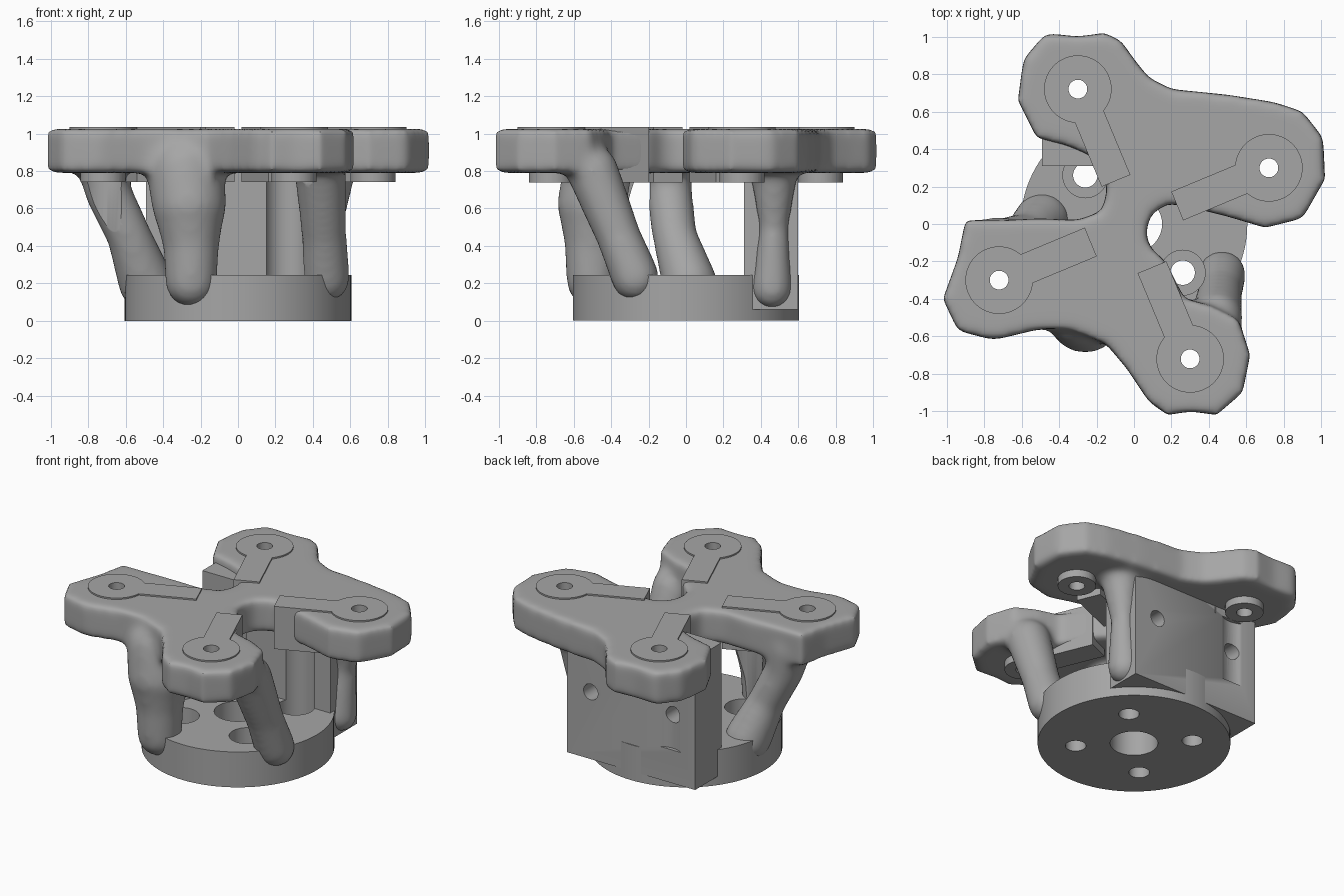
import bpy, bmesh, math
from mathutils import Vector, Matrix

cube = bpy.data.objects.get("Cube")
if cube:
    bpy.data.objects.remove(cube, do_unlink=True)

# One plain grey for everything
grey = bpy.data.materials.new("plain grey")
grey.use_nodes = True
grey.diffuse_color = (0.38, 0.38, 0.38, 1)
grey.node_tree.nodes["Principled BSDF"].inputs["Base Color"].default_value = grey.diffuse_color

PAD_ANGLES = [math.radians(22.6 + 90 * i) for i in range(4)]
PAD_RADIUS = 0.78
TOP = 1.035
UNDER = 0.74


def make(name, bm, helper=False):
    bmesh.ops.recalc_face_normals(bm, faces=bm.faces)
    mesh = bpy.data.meshes.new(name)
    bm.to_mesh(mesh)
    bm.free()
    mesh.materials.append(grey)
    obj = bpy.data.objects.new(name, mesh)
    bpy.context.collection.objects.link(obj)
    if helper:
        obj.hide_render = True
        obj.hide_set(True)
    return obj


def lathe(bm, x, y, profile, sides=40):
    """Closed solid of revolution about a vertical axis from (radius, z) pairs."""
    rings = [[bm.verts.new((x + r * math.cos(2 * math.pi * i / sides),
                            y + r * math.sin(2 * math.pi * i / sides), z))
              for i in range(sides)] for r, z in profile]
    bm.faces.new(rings[0])
    bm.faces.new(rings[-1])
    for low, high in zip(rings, rings[1:]):
        for i in range(sides):
            j = (i + 1) % sides
            bm.faces.new((low[i], low[j], high[j], high[i]))


def prism(bm, points, z0, z1):
    low = [bm.verts.new((x, y, z0)) for x, y in points]
    high = [bm.verts.new((x, y, z1)) for x, y in points]
    bm.faces.new(low)
    bm.faces.new(high)
    for i in range(len(points)):
        j = (i + 1) % len(points)
        bm.faces.new((low[i], low[j], high[j], high[i]))


def strut(bm, stations):
    """Tapered limb through (x, y, z, radius) stations."""
    for x, y, z, r in stations:
        bmesh.ops.create_icosphere(bm, subdivisions=3, radius=r,
                                   matrix=Matrix.Translation((x, y, z)))
    for a, b in zip(stations, stations[1:]):
        p, q = Vector(a[:3]), Vector(b[:3])
        turn = (q - p).to_track_quat('Z', 'Y').to_matrix().to_4x4()
        bmesh.ops.create_cone(bm, cap_ends=True, segments=24, radius1=a[3], radius2=b[3],
                              depth=(q - p).length,
                              matrix=Matrix.Translation((p + q) / 2) @ turn)


def cut(obj, cutter):
    mod = obj.modifiers.new("cut", 'BOOLEAN')
    mod.operation = 'DIFFERENCE'
    mod.solver = 'EXACT'
    mod.object = cutter


def bake(obj):
    graph = bpy.context.evaluated_depsgraph_get()
    mesh = bpy.data.meshes.new_from_object(obj.evaluated_get(graph))
    obj.modifiers.clear()
    obj.data = mesh


def smooth(obj, angle=35):
    bpy.ops.object.select_all(action='DESELECT')
    obj.select_set(True)
    bpy.context.view_layer.objects.active = obj
    bpy.ops.object.shade_smooth_by_angle(angle=math.radians(angle))


# Bolt and tool clearances
bm = bmesh.new()
lathe(bm, 0, 0, [(0.15, -0.1), (0.15, 0.6)])
for sx in (-1, 1):
    for sy in (-1, 1):
        lathe(bm, sx * 0.26, sy * 0.26,
              [(0.065, -0.1), (0.065, 0.1), (0.12, 0.1), (0.12, UNDER)])
for a in PAD_ANGLES:
    lathe(bm, PAD_RADIUS * math.cos(a), PAD_RADIUS * math.sin(a),
          [(0.145, 0.29), (0.145, UNDER), (0.05, UNDER), (0.05, 1.2)])
clearance = make("clearance_cutter", bm, True)

# Blind holes in the mounting block
bm = bmesh.new()
for x in (-0.31, 0.31):
    bmesh.ops.create_cone(bm, cap_ends=True, segments=32, radius1=0.055, radius2=0.055, depth=0.4,
                          matrix=Matrix.Translation((x, 0.64, 0.525)) @ Matrix.Rotation(math.pi / 2, 4, 'X'))
block_holes = make("block_hole_cutter", bm, True)

# Round base
bm = bmesh.new()
lathe(bm, 0, 0, [(0.605, 0), (0.605, 0.245)], 96)
base = make("base_disc", bm)
cut(base, clearance)

# Rear mounting block
bm = bmesh.new()
prism(bm, [(-0.49, 0.31), (0.49, 0.31), (0.49, 0.6), (-0.49, 0.6)], 0.06, 0.97)
block = make("mounting_block", bm)
cut(block, clearance)
cut(block, block_holes)

# Organic web with its legs, fused and smoothed
outline = [(-.3, 1), (-.47, 1.02), (-.59, .88), (-.62, .66), (-.52, .46), (-.36, .42), (-.22, .36),
           (-.14, .2), (-.17, .07), (-.3, .02), (-.5, .03), (-.7, .02), (-.9, .02), (-.94, -.18),
           (-1.02, -.4), (-.94, -.57), (-.75, -.62), (-.5, -.56), (-.35, -.56), (-.15, -.64),
           (-.04, -.77), (.08, -.95), (.18, -1.02), (.3, -1), (.44, -1.02), (.58, -.9), (.62, -.7),
           (.56, -.51), (.4, -.43), (.27, -.4), (.17, -.2), (.09, -.13), (.06, -.05), (.09, .05),
           (.18, .11), (.3, .09), (.5, .04), (.7, -.02), (.9, .03), (1.02, .24), (1.01, .46),
           (.9, .6), (.75, .65), (.5, .69), (.2, .72), (.08, .78), (0, .88), (-.07, .98), (-.16, 1.02)]
bm = bmesh.new()
prism(bm, outline, 0.79, 1.025)
strut(bm, [(-.25, -.5, .21, .14), (-.25, -.5, .4, .15), (-.26, -.49, .62, .2), (-.28, -.45, .8, .21)])
strut(bm, [(.47, -.27, .23, .13), (.46, -.36, .45, .12), (.44, -.5, .8, .14)])
strut(bm, [(-.49, .02, .2, .15), (-.58, -.06, .45, .12), (-.69, -.09, .68, .125), (-.73, -.1, .85, .14)])
strut(bm, [(.46, .46, .17, .11), (.48, .47, .5, .08), (.5, .47, .8, .13)])
web = make("organic_web", bm)
remesh = web.modifiers.new("fuse", 'REMESH')
remesh.mode = 'VOXEL'
remesh.voxel_size = 0.02
soften = web.modifiers.new("soften", 'SMOOTH')
soften.factor = 0.5
soften.iterations = 22
cut(web, clearance)

parts = [base, block, web]

# Keyhole bolt pads: radial bar, flat disc and boss under each
for i, a in enumerate(PAD_ANGLES):
    spin = Matrix.Rotation(a, 4, 'Z')
    bm = bmesh.new()
    prism(bm, [(0.25, -0.083), (0.62, -0.083), (0.62, 0.083), (0.25, 0.083)], UNDER, TOP)
    bm.transform(spin)
    bar = make(f"pad_bar_{i + 1}", bm)
    bm = bmesh.new()
    lathe(bm, PAD_RADIUS, 0, [(0.12, UNDER), (0.12, 0.9), (0.18, 0.9), (0.18, TOP)], 64)
    bm.transform(spin)
    pad = make(f"bolt_pad_{i + 1}", bm)
    cut(bar, clearance)
    cut(pad, clearance)
    parts += [bar, pad]

for part in parts:
    bake(part)
    smooth(part)
